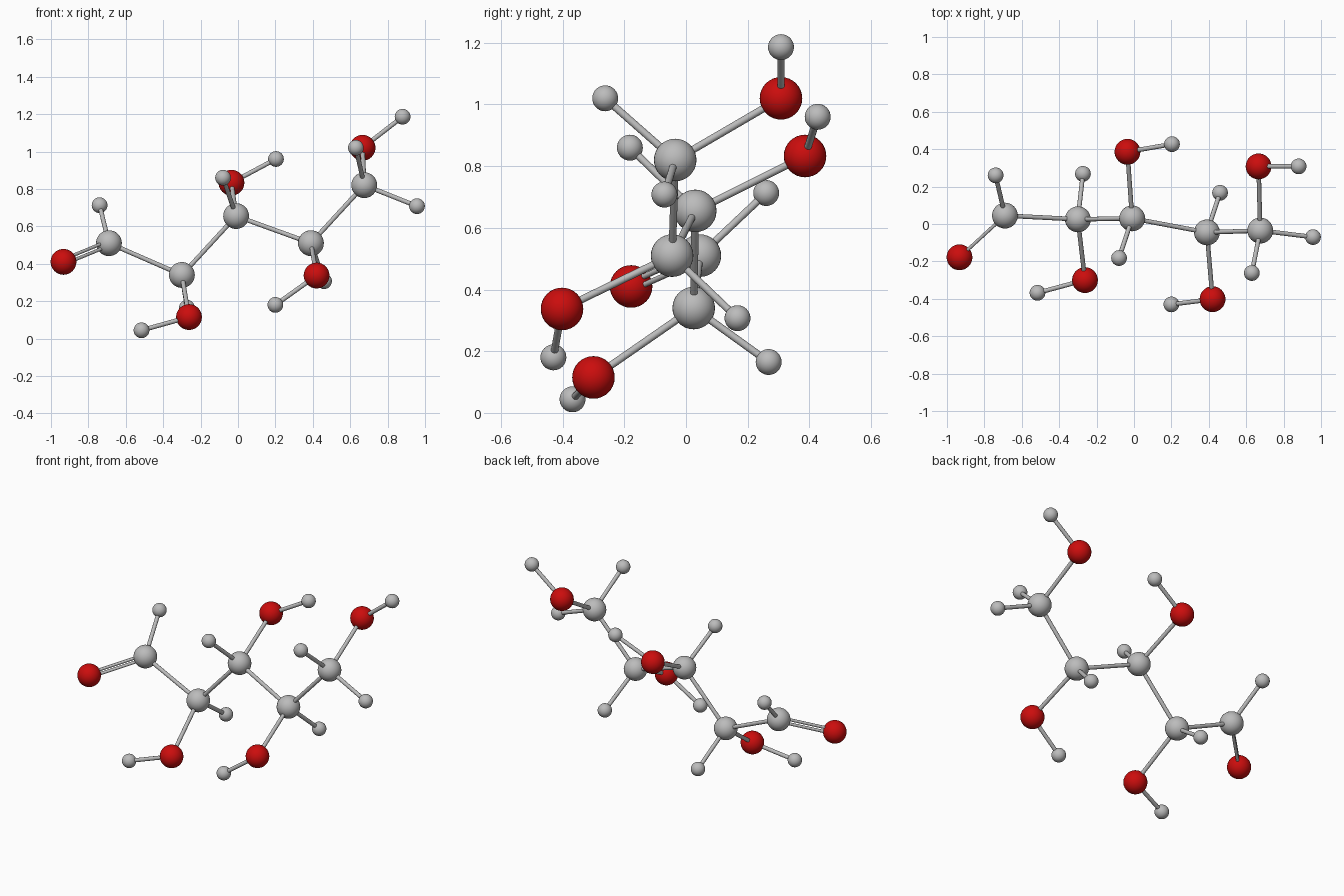
import bpy
from mathutils import Vector

cube = bpy.data.objects.get("Cube")
if cube:
    bpy.data.objects.remove(cube, do_unlink=True)


def make_material(name, rgb):
    mat = bpy.data.materials.new(name)
    mat.use_nodes = True
    colour = (*rgb, 1.0)
    mat.diffuse_color = colour
    mat.node_tree.nodes["Principled BSDF"].inputs["Base Color"].default_value = colour
    return mat


GREY = make_material("light grey", (0.5, 0.5, 0.5))
RED = make_material("deep red", (0.6, 0.004, 0.004))

BIG, SMALL, ROD, THIN_ROD = 0.069, 0.042, 0.012, 0.009


def finish(name, mat):
    obj = bpy.context.object
    obj.name = name
    obj.data.materials.append(mat)
    bpy.ops.object.shade_smooth_by_angle()


def ball(name, centre, radius, mat):
    bpy.ops.mesh.primitive_uv_sphere_add(segments=32, ring_count=16, radius=radius, location=centre)
    finish(name, mat)


def rod(name, start, end, radius=ROD, shift=Vector()):
    a, b = Vector(start) + shift, Vector(end) + shift
    bpy.ops.mesh.primitive_cylinder_add(
        vertices=16, radius=radius, depth=(b - a).length, location=(a + b) / 2,
        rotation=(b - a).to_track_quat('Z', 'Y').to_euler())
    finish(name, GREY)


# Zigzag backbone of carbon atoms
carbons = [(-0.69, 0.045, 0.51), (-0.30, 0.025, 0.34), (-0.01, 0.03, 0.655),
           (0.39, -0.045, 0.51), (0.675, -0.035, 0.82)]
# One oxygen atom on each carbon
oxygens = [(-0.933, -0.178, 0.41), (-0.262, -0.30, 0.115), (-0.035, 0.386, 0.833),
           (0.42, -0.402, 0.337), (0.666, 0.308, 1.02)]
# Hydrogen atoms, each with the index of the carbon it hangs on
side_hydrogens = [(0, (-0.74, 0.26, 0.713)), (1, (-0.273, 0.268, 0.165)),
                  (2, (-0.08, -0.182, 0.86)), (3, (0.46, 0.167, 0.307)),
                  (4, (0.957, -0.07, 0.708)), (4, (0.63, -0.262, 1.02))]
# Hydrogen atoms on the oxygens after the first
end_hydrogens = [(-0.516, -0.368, 0.044), (0.203, 0.427, 0.96),
                 (0.20, -0.43, 0.18), (0.88, 0.308, 1.186)]

for i, (c, o) in enumerate(zip(carbons, oxygens)):
    ball(f"carbon_atom_{i}", c, BIG, GREY)
    ball(f"oxygen_atom_{i}", o, BIG, RED)
    if i:
        rod(f"backbone_bond_{i}", carbons[i - 1], c)
        rod(f"oxygen_bond_{i}", c, o)

for i, (k, h) in enumerate(side_hydrogens):
    ball(f"side_hydrogen_{i}", h, SMALL, GREY)
    rod(f"side_hydrogen_bond_{i}", carbons[k], h)

for i, h in enumerate(end_hydrogens):
    ball(f"end_hydrogen_{i}", h, SMALL, GREY)
    rod(f"end_hydrogen_bond_{i}", oxygens[i + 1], h)

# Double bond: two thin rods stacked one above the other
along = (Vector(oxygens[0]) - Vector(carbons[0])).normalized()
up = Vector((0, 0, 1))
up = (up - along * up.dot(along)).normalized()
for name, side in (("upper", 1), ("lower", -1)):
    rod(f"double_bond_{name}", carbons[0], oxygens[0], THIN_ROD, up * side * 0.013)
